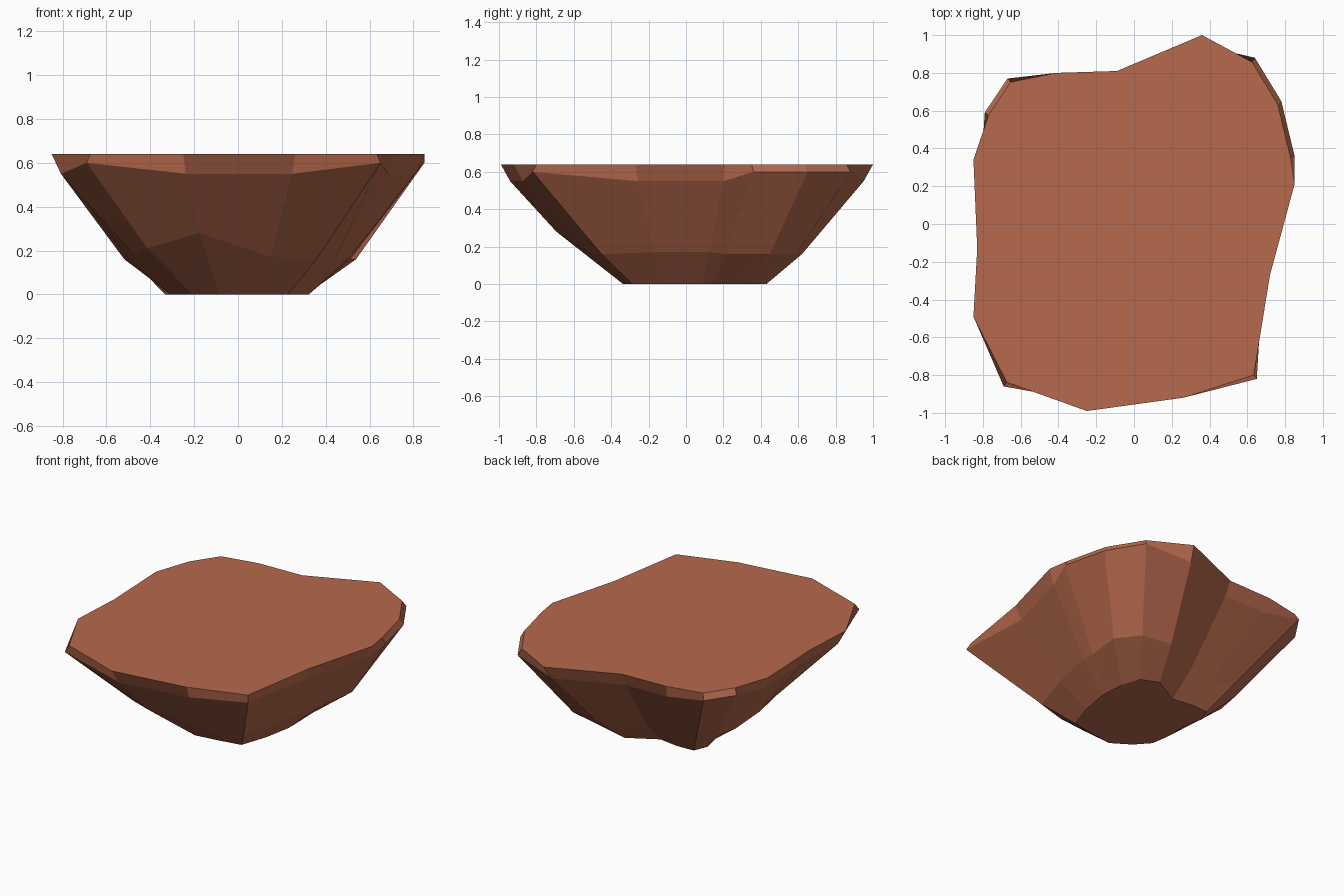
import bpy
import bmesh

# Remove the default cube
default_cube = bpy.data.objects.get("Cube")
if default_cube:
    bpy.data.objects.remove(default_cube, do_unlink=True)

TOP_HEIGHT = 0.64

# Rock colour
clay = bpy.data.materials.new("reddish_brown_rock")
clay.use_nodes = True
rock_colour = (0.47, 0.143, 0.074, 1)
clay.diffuse_color = rock_colour
clay.node_tree.nodes["Principled BSDF"].inputs["Base Color"].default_value = rock_colour

# Rim outline, counterclockwise: x, y, chipped corner, waist scale, waist height, base scale
OUTLINE = [
    (.85, .21, 0, .6, .17, .38),
    (.85, .36, 1, .6, .16, .38),
    (.78, .65, 1, .69, .16, .4),
    (.64, .88, 1, .67, .16, .43),
    (.36, 1, 0, .62, .16, .43),
    (-.09, .81, 0, .6, .16, .4),
    (-.41, .8, 0, .58, .16, .43),
    (-.67, .77, 1, .59, .16, .44),
    (-.79, .59, 1, .62, .16, .42),
    (-.85, .34, 0, .61, .16, .36),
    (-.83, -.13, 0, .6, .16, .37),
    (-.85, -.49, 0, .56, .18, .34),
    (-.69, -.86, 1, .6, .21, .3),
    (-.25, -.99, 0, .7, .28, .34),
    (.26, -.92, 0, .57, .17, .34),
    (.65, -.82, 1, .55, .16, .35),
    (.72, -.27, 0, .62, .17, .4),
]


def add_ring(bm, points):
    return [bm.verts.new(point) for point in points]


def join_rings(bm, upper, lower):
    count = len(upper)
    for i in range(count):
        j = (i + 1) % count
        bm.faces.new((upper[i], lower[i], lower[j], upper[j]))


def build_rock():
    bm = bmesh.new()
    top, lip, waist, base = [], [], [], []
    for x, y, chipped, waist_scale, waist_height, base_scale in OUTLINE:
        # Chipped corners lean inward above the lip, the others below it
        top_scale, lip_scale, lip_height = (.975, 1, .6) if chipped else (1, .95, .55)
        top.append((x * top_scale, y * top_scale, TOP_HEIGHT))
        lip.append((x * lip_scale, y * lip_scale, lip_height))
        waist.append((x * waist_scale, y * waist_scale, waist_height))
        base.append((x * base_scale, y * base_scale, 0))

    # Faceted sides, flat top and flat underside
    rings = [add_ring(bm, points) for points in (top, lip, waist, base)]
    for upper, lower in zip(rings, rings[1:]):
        join_rings(bm, upper, lower)
    bm.faces.new(rings[0])
    bm.faces.new(list(reversed(rings[-1])))
    bmesh.ops.recalc_face_normals(bm, faces=bm.faces)

    mesh = bpy.data.meshes.new("rock_slab")
    bm.to_mesh(mesh)
    bm.free()
    mesh.materials.append(clay)
    rock = bpy.data.objects.new("rock_slab", mesh)
    bpy.context.collection.objects.link(rock)


build_rock()
